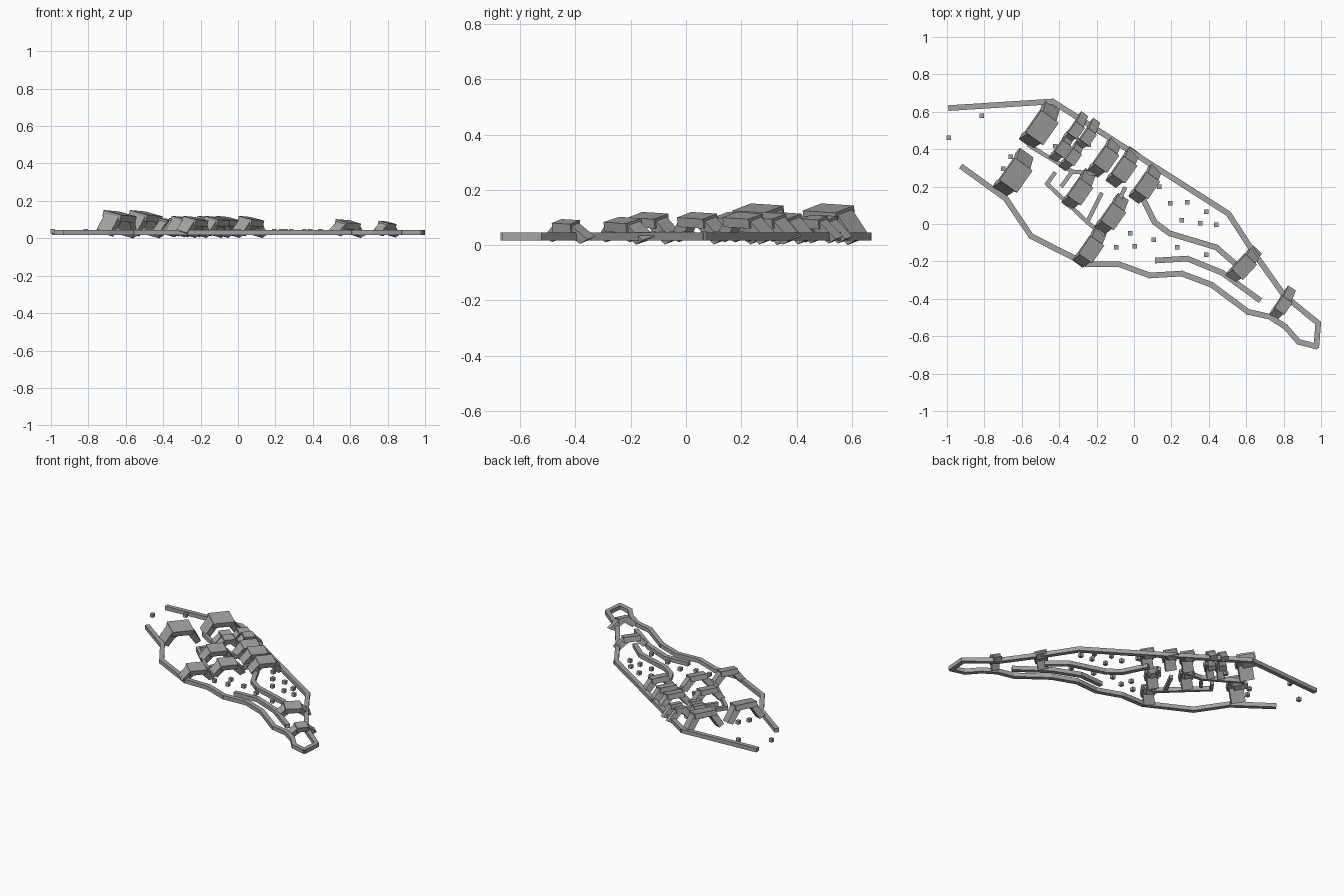
import bpy
import bmesh
from math import atan2, radians
from mathutils import Matrix, Vector

cube = bpy.data.objects.get("Cube")
if cube:
    bpy.data.objects.remove(cube, do_unlink=True)

stone = bpy.data.materials.new("stone_grey")
stone.use_nodes = True
GREY = (0.36, 0.36, 0.36, 1)
stone.diffuse_color = GREY
stone.node_tree.nodes["Principled BSDF"].inputs["Base Color"].default_value = GREY


def add_prism(bm, profile, width, matrix):
    """Extrude a profile in the local x-z plane across the local y axis."""
    a, b = [[bm.verts.new(matrix @ Vector((x, y, z))) for x, z in profile]
            for y in (-width / 2, width / 2)]
    bm.faces.new(a)
    bm.faces.new(b[::-1])
    for i in range(len(a)):
        j = (i + 1) % len(a)
        bm.faces.new((a[j], a[i], b[i], b[j]))


def rect(x0, x1, z0, z1):
    return [(x0, z0), (x1, z0), (x1, z1), (x0, z1)]


def finish(bm, name):
    bmesh.ops.recalc_face_normals(bm, faces=bm.faces)
    mesh = bpy.data.meshes.new(name)
    bm.to_mesh(mesh)
    bm.free()
    mesh.materials.append(stone)
    obj = bpy.data.objects.new(name, mesh)
    bpy.context.collection.objects.link(obj)


def wall(name, points, thick=0.03):
    """Low wall made of one straight bar per path segment."""
    bm = bmesh.new()
    for p, q in zip(points, points[1:]):
        d = Vector(q) - Vector(p)
        m = Matrix.Translation((*p, 0)) @ Matrix.Rotation(atan2(d.y, d.x), 4, 'Z')
        add_prism(bm, rect(-0.008, d.length + 0.008, 0.017, 0.045), thick, m)
    finish(bm, name)


def arch(name, x, y, length, width, height, angle=55):
    """Tilted deck on two splayed legs."""
    bm = bmesh.new()
    m = (Matrix.Translation((x, y, height)) @ Matrix.Rotation(radians(angle), 4, 'Z')
         @ Matrix.Rotation(radians(3), 4, 'Y') @ Matrix.Rotation(radians(13), 4, 'X'))
    h = length / 2
    add_prism(bm, rect(-h, h, -0.035, 0), width, m)
    for side, reach in ((1, 0.065), (-1, 0.045)):
        leg = [(h - 0.004, -0.006), (h + reach, 0.03 - height),
               (h + reach - 0.035, 0.012 - height), (h - 0.04, -0.03)]
        add_prism(bm, [(side * u, z) for u, z in leg], width * 0.78, m)
    finish(bm, name)


# Outer wall
wall("outer_wall", [
    (-.985, .62), (-.435, .655), (.505, .055), (.645, -.16), (.805, -.385),
    (.985, -.53), (.975, -.655), (.88, -.63), (.81, -.55), (.725, -.495),
    (.61, -.47), (.415, -.325), (.255, -.265), (.085, -.275), (-.08, -.215),
    (-.255, -.215), (-.55, -.065), (-.685, .135), (-.92, .305)])

# Inner walls
wall("inner_wall_long", [(.03, .17), (.11, .01), (.19, -.05), (.44, -.125), (.55, -.22)])
wall("inner_wall_front", [(.12, -.195), (.285, -.185), (.47, -.26), (.67, -.405)])
wall("inner_wall_hook", [(-.425, .27), (-.465, .215), (-.25, .01), (-.175, .16)], 0.022)
wall("inner_wall_link", [(-.25, .01), (-.165, -.06)], 0.022)
wall("inner_wall_bend", [(-.385, .205), (-.33, .28), (-.2, .27)], 0.022)
wall("inner_wall_back", [(-.56, .42), (-.33, .28)], 0.022)
wall("inner_wall_stub", [(-.05, .19), (-.085, .115)], 0.022)

# Arches: large, medium, small
for i, (x, y) in enumerate([(-.49, .515), (-.63, .26)]):
    arch(f"large_arch_{i + 1}", x, y, 0.145, 0.118, 0.134)
for i, (x, y) in enumerate([(-.147, .345), (-.05, .29), (.072, .205),
                            (-.286, .172), (-.11, .04), (-.227, -.137)]):
    arch(f"medium_arch_{i + 1}", x, y, 0.115, 0.09, 0.107)
for i, (x, y) in enumerate([(-.307, .5), (-.377, .4), (-.243, .465), (-.323, .357)]):
    arch(f"small_arch_{i + 1}", x, y, 0.075, 0.06, 0.1)
arch("narrow_end_arch_1", .59, -.23, 0.11, 0.085, 0.09, 47)
arch("narrow_end_arch_2", .8, -.435, 0.08, 0.065, 0.085, 57)

# Loose blocks
for i, (x, y) in enumerate([
        (-.99, .46), (-.815, .58), (-.66, .36), (-.7, .295), (.195, .11), (.285, .115),
        (.385, .065), (.255, .02), (.355, .005), (.44, -.005), (.105, -.085),
        (.23, -.125), (.385, -.165), (-.02, -.05), (-.095, -.125), (.005, -.12),
        (.135, .2), (-.42, .415), (-.243, .425)]):
    bm = bmesh.new()
    add_prism(bm, rect(-.012, .012, .026, .05), .024, Matrix.Translation((x, y, 0)))
    finish(bm, f"block_{i + 1}")
